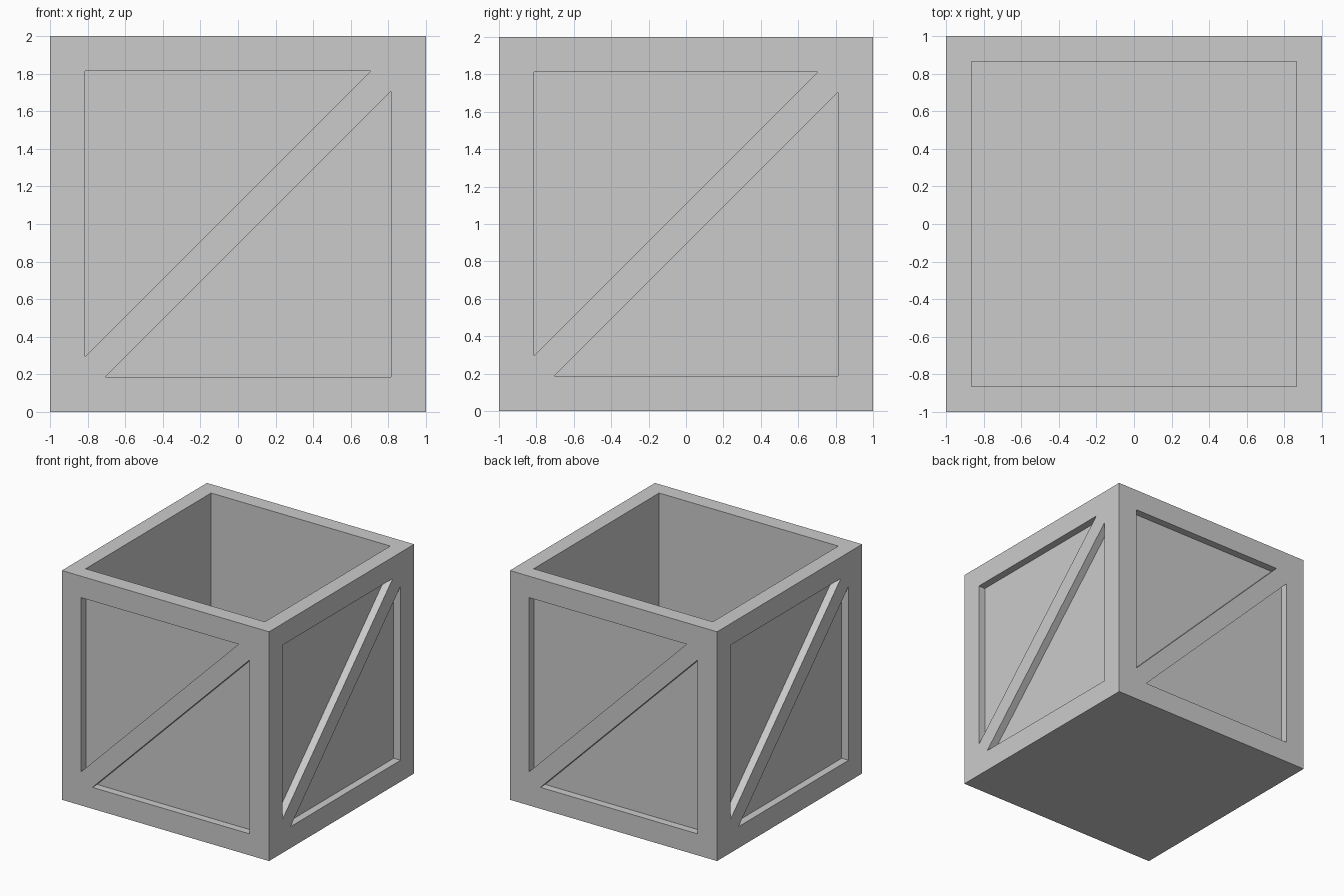
import bpy, bmesh
from math import pi
from mathutils import Matrix

if "Cube" in bpy.data.objects:
    bpy.data.objects.remove(bpy.data.objects["Cube"])

WALL = 0.135      # wall and floor thickness
DEPTH = 0.066     # how far the side panels are set back
EDGE = 0.813      # half width of the framed panel area
BRACE = 0.108     # half height of the diagonal brace, measured vertically


def make_object(name, bm):
    bmesh.ops.recalc_face_normals(bm, faces=bm.faces)
    mesh = bpy.data.meshes.new(name)
    bm.to_mesh(mesh)
    bm.free()
    obj = bpy.data.objects.new(name, mesh)
    bpy.context.collection.objects.link(obj)
    return obj


def box(name, size, z0, z1):
    bm = bmesh.new()
    bmesh.ops.create_cube(bm, size=1, matrix=Matrix.Translation((0, 0, (z0 + z1) / 2))
                          @ Matrix.Diagonal((size, size, z1 - z0, 1)))
    return make_object(name, bm)


def prism(bm, profile, turn):
    """Extrude an x-z outline through the front face, then turn it about z."""
    rot = Matrix.Rotation(turn, 4, 'Z')
    face = bm.faces.new([bm.verts.new((x, -1.2, z)) for x, z in profile])
    ext = bmesh.ops.extrude_face_region(bm, geom=[face])
    back = [v for v in ext['geom'] if isinstance(v, bmesh.types.BMVert)]
    bmesh.ops.translate(bm, verts=back, vec=(0, 1.2 - 1 + DEPTH, 0))
    bmesh.ops.transform(bm, matrix=rot, verts=list(face.verts) + back)


def cut(target, cutter):
    mod = target.modifiers.new(cutter.name, 'BOOLEAN')
    mod.operation = 'DIFFERENCE'
    mod.solver = 'EXACT'
    mod.object = cutter
    cutter.hide_render = True
    cutter.hide_set(True)


# Crate body and its open cavity
crate = box("crate", 2, 0, 2)
cut(crate, box("cavity_cutter", 2 - 2 * WALL, WALL, 2.3))

# Two triangular recesses on each side, leaving a frame and diagonal brace
bm = bmesh.new()
upper = [(-EDGE, 1 + EDGE), (EDGE - BRACE, 1 + EDGE), (-EDGE, 1 - EDGE + BRACE)]
lower = [(-x, 2 - z) for x, z in upper]
for side in range(4):
    for outline in (upper, lower):
        prism(bm, outline, side * pi / 2)
cut(crate, make_object("panel_cutter", bm))
